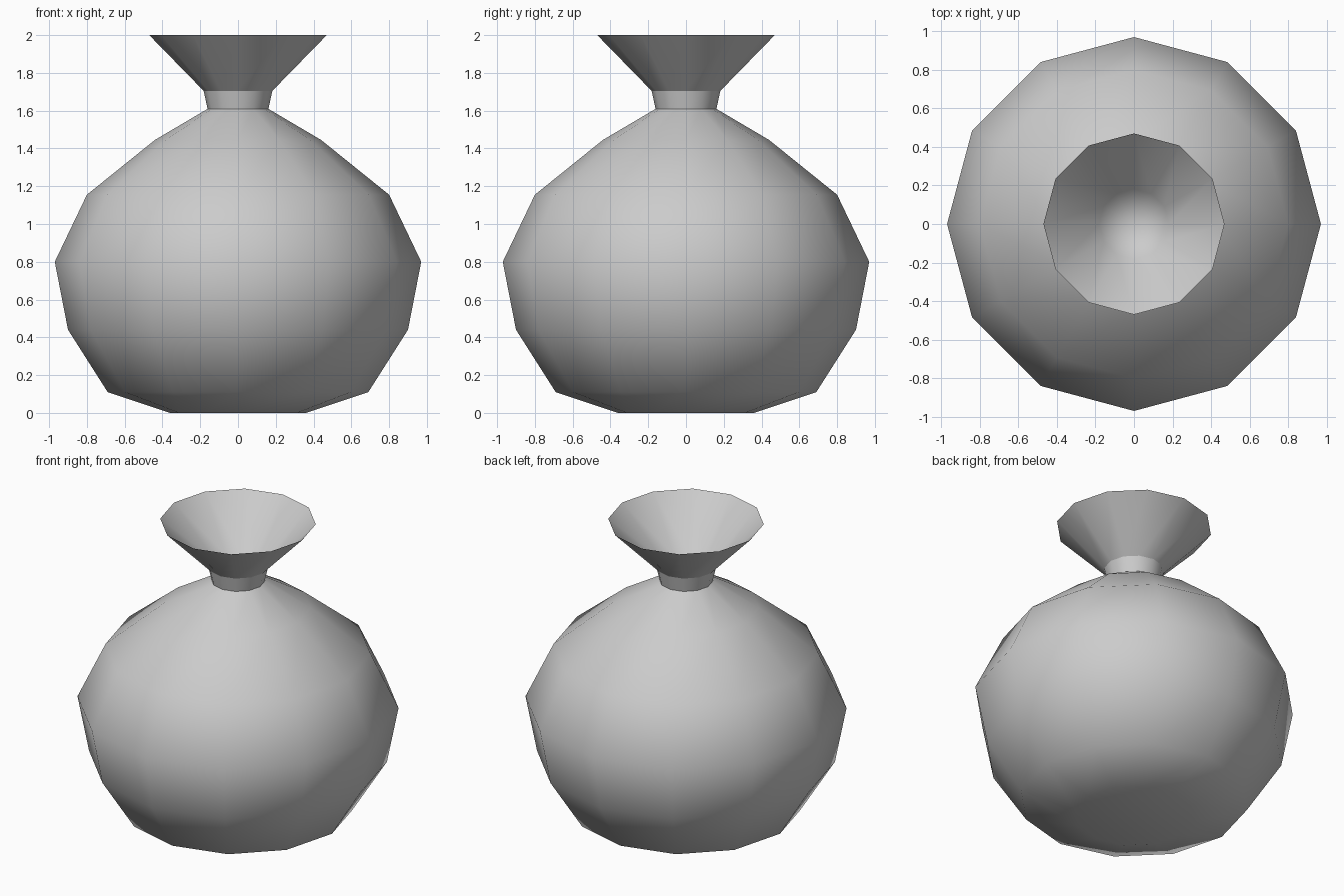
import bpy, bmesh
from math import cos, sin, tau

if "Cube" in bpy.data.objects:
    bpy.data.objects.remove(bpy.data.objects["Cube"])

SIDES = 12


def lathe(name, profile, flip=False):
    """Revolve (radius, z) points around z; radius 0 becomes a pole."""
    bm = bmesh.new()
    rings = []
    for r, z in profile:
        n = SIDES if r > 0 else 1
        rings.append([bm.verts.new((r * cos(tau * i / SIDES), r * sin(tau * i / SIDES), z))
                      for i in range(n)])
    for a, b in zip(rings, rings[1:]):
        for i in range(SIDES):
            j = (i + 1) % SIDES
            corners = [a[i % len(a)], a[j % len(a)], b[j % len(b)], b[i % len(b)]]
            face = bm.faces.new(list(dict.fromkeys(corners)))
            face.smooth = True
    mesh = bpy.data.meshes.new(name)
    bm.to_mesh(mesh)
    bm.free()
    obj = bpy.data.objects.new(name, mesh)
    bpy.context.collection.objects.link(obj)
    return obj


# Round faceted body with a flat base
lathe("body", [(0, 0), (0.36, 0), (0.69, 0.11), (0.90, 0.44), (0.97, 0.80),
               (0.80, 1.155), (0.44, 1.445), (0.16, 1.61)])

# Short tapered neck
lathe("neck", [(0.16, 1.605), (0.182, 1.705)])

# Flared open mouth, its point hidden inside the neck
lathe("mouth", [(0, 1.52), (0.182, 1.705), (0.47, 2.0)])
